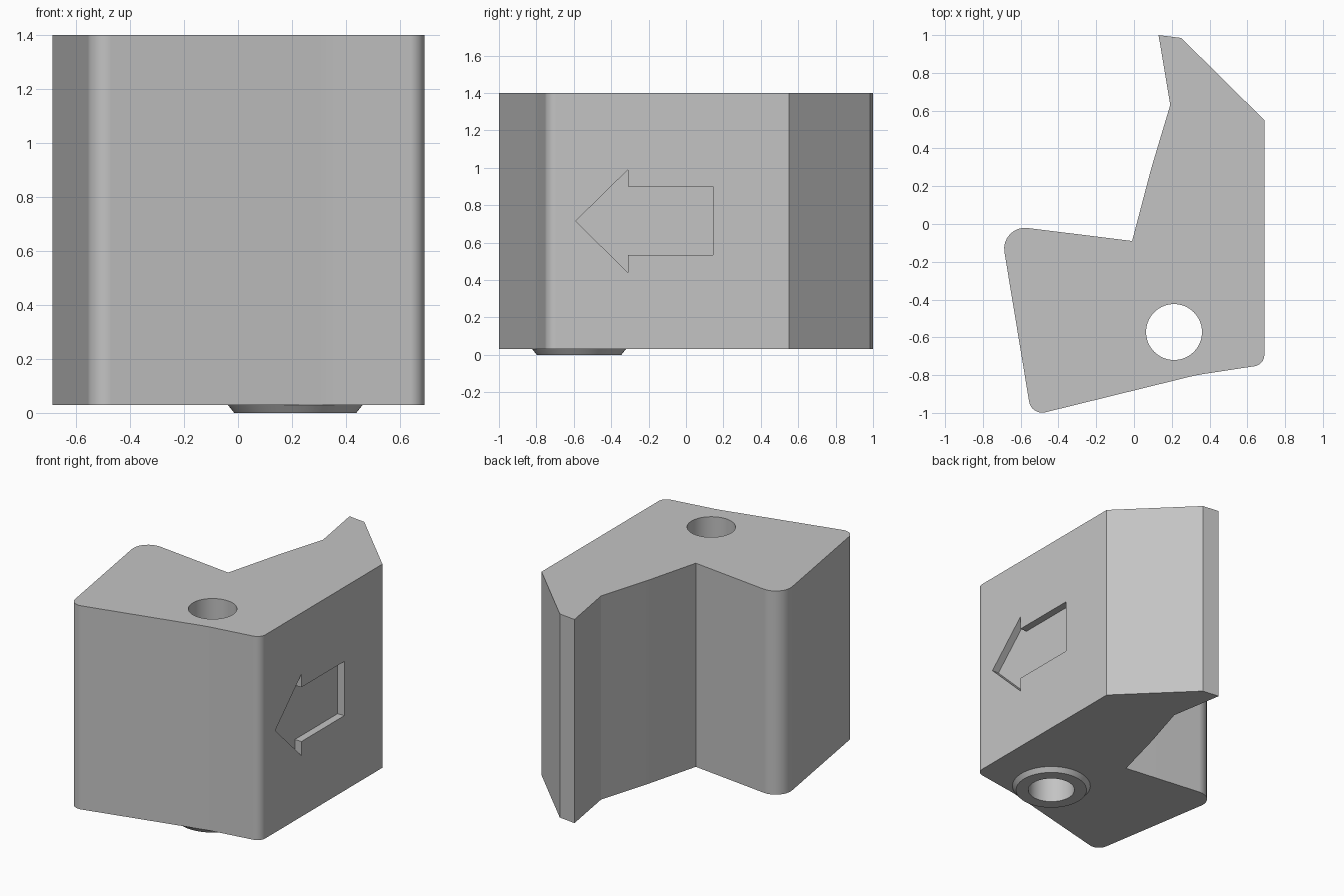
import bpy, bmesh, math
from mathutils import Vector

cube = bpy.data.objects.get("Cube")
if cube:
    bpy.data.objects.remove(cube, do_unlink=True)

BOTTOM, TOP = 0.03, 1.4
HOLE = Vector((0.212, -0.572))

grey = bpy.data.materials.new("plain grey")
grey.use_nodes = True
grey.diffuse_color = (0.55, 0.55, 0.55, 1)
grey.node_tree.nodes["Principled BSDF"].inputs["Base Color"].default_value = (0.55, 0.55, 0.55, 1)


def fillet(corners, steps=8):
    """Closed outline from (x, y, radius) corners, rounding where radius > 0."""
    out = []
    for i, (x, y, r) in enumerate(corners):
        p = Vector((x, y))
        if not r:
            out.append(p)
            continue
        a = (Vector(corners[i - 1][:2]) - p).normalized()
        b = (Vector(corners[(i + 1) % len(corners)][:2]) - p).normalized()
        half = a.angle(b) / 2
        centre = p + (a + b).normalized() * r / math.sin(half)
        start = p + a * r / math.tan(half) - centre
        end = p + b * r / math.tan(half) - centre
        turn = math.atan2(start.x * end.y - start.y * end.x, start.dot(end))
        for k in range(steps + 1):
            t = turn * k / steps
            out.append(centre + Vector((start.x * math.cos(t) - start.y * math.sin(t),
                                        start.x * math.sin(t) + start.y * math.cos(t))))
    return out


def skin(name, loops):
    """Solid through matching loops of points, capped at both ends."""
    bm = bmesh.new()
    rings = [[bm.verts.new(p) for p in loop] for loop in loops]
    for lo, hi in zip(rings, rings[1:]):
        for i in range(len(lo)):
            bm.faces.new((lo[i - 1], lo[i], hi[i], hi[i - 1]))
    bm.faces.new(rings[0])
    bm.faces.new(rings[-1])
    bmesh.ops.recalc_face_normals(bm, faces=bm.faces)
    mesh = bpy.data.meshes.new(name)
    bm.to_mesh(mesh)
    bm.free()
    mesh.materials.append(grey)
    obj = bpy.data.objects.new(name, mesh)
    bpy.context.collection.objects.link(obj)
    return obj


def lathe(name, profile, sides=64):
    """Turned solid around the hole axis from (radius, height) pairs."""
    angles = [math.tau * i / sides for i in range(sides)]
    return skin(name, [[(HOLE.x + r * math.cos(a), HOLE.y + r * math.sin(a), z)
                        for a in angles] for r, z in profile])


def combine(target, tool, operation):
    tool.hide_render = True
    mod = target.modifiers.new(tool.name, 'BOOLEAN')
    mod.operation, mod.object, mod.solver = operation, tool, 'EXACT'
    bpy.context.view_layer.objects.active = target
    bpy.ops.object.modifier_apply(modifier=mod.name)
    bpy.data.objects.remove(tool, do_unlink=True)


# Main block: rounded outline with a V notch and a tall fin
outline = fillet([
    (0.13, 1.0, 0), (0.192, 0.63, 0), (0.09, 0.29, 1.5), (-0.01, -0.09, 0),
    (-0.71, -0.003, 0.11), (-0.543, -1.015, 0.07), (0.33, -0.8, 1.0),
    (0.69, -0.745, 0.06), (0.69, 0.55, 0), (0.25, 0.985, 0)])
block = skin("block", [[(p.x, p.y, z) for p in outline] for z in (BOTTOM, TOP)])

# Chamfered collar under the hole
collar = lathe("collar", [(0.226, 0), (0.25, BOTTOM), (0.2, BOTTOM + 0.03)])
combine(block, collar, 'UNION')

# Through hole
combine(block, lathe("hole_cutter", [(0.148, -0.1), (0.148, TOP + 0.1)]), 'DIFFERENCE')

# Recessed arrow in the flat side
arrow = [(-0.59, 0.715), (-0.31, 0.44), (-0.31, 0.535), (0.145, 0.535),
         (0.145, 0.9), (-0.31, 0.9), (-0.31, 0.99)]
combine(block, skin("arrow_cutter", [[(x, y, z) for y, z in arrow]
                                     for x in (0.64, 0.75)]), 'DIFFERENCE')

# Smooth rounded corners, crisp edges
bpy.ops.object.select_all(action='DESELECT')
block.select_set(True)
bpy.context.view_layer.objects.active = block
bpy.ops.object.shade_smooth_by_angle(angle=math.radians(25))
block.modifiers.new("flat_face_normals", 'WEIGHTED_NORMAL').keep_sharp = True
